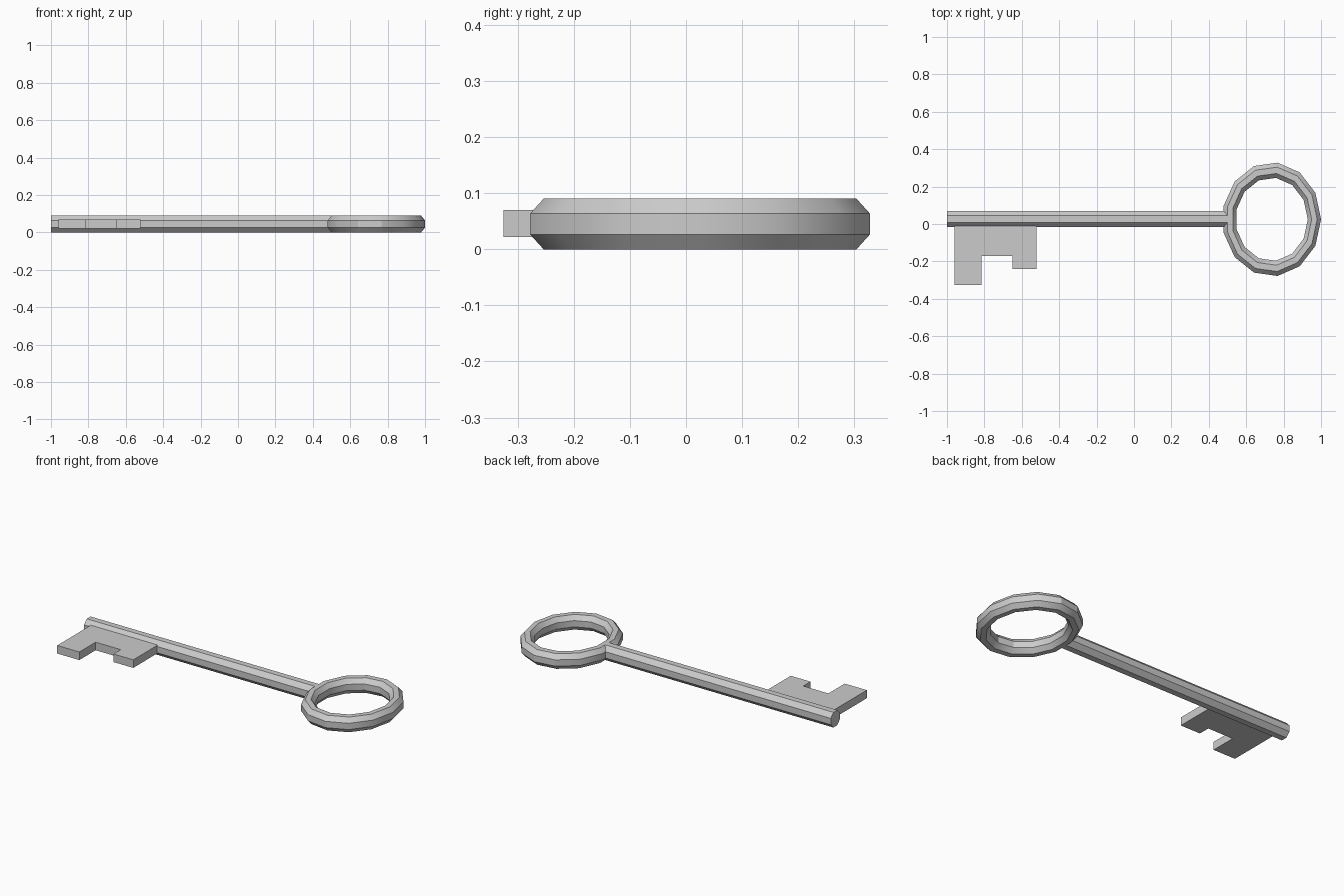
import bpy, bmesh, math

if "Cube" in bpy.data.objects:
    bpy.data.objects.remove(bpy.data.objects["Cube"])

ZC = 0.045   # mid height of the key
YC = 0.027   # axis of the shaft and ring


def make_object(name, bm):
    bmesh.ops.recalc_face_normals(bm, faces=bm.faces)
    mesh = bpy.data.meshes.new(name)
    bm.to_mesh(mesh)
    bm.free()
    obj = bpy.data.objects.new(name, mesh)
    bpy.context.collection.objects.link(obj)
    return obj


def octagon(ry, rz):
    """Flat-topped octagon section with half width ry and half height rz."""
    k = 1 / math.cos(math.pi / 8)
    angles = [math.pi / 8 + i * math.pi / 4 for i in range(8)]
    return [(ry * k * math.cos(a), rz * k * math.sin(a)) for a in angles]


# Shaft: octagonal bar along x
bm = bmesh.new()
ends = [[bm.verts.new((x, YC + y, ZC + z)) for y, z in octagon(0.043, 0.045)]
        for x in (-1.0, 0.51)]
for i in range(8):
    j = (i + 1) % 8
    bm.faces.new((ends[0][i], ends[0][j], ends[1][j], ends[1][i]))
for end in ends:
    bm.faces.new(end)
make_object("shaft", bm)

# Ring handle: 13-sided oval loop with an octagonal section
SIDES = 13
bm = bmesh.new()
loops = []
for s in range(SIDES):
    a = 2 * math.pi * s / SIDES
    loops.append([bm.verts.new((0.736 + 0.866 * (0.264 + r) * math.cos(a),
                                0.025 + (0.264 + r) * math.sin(a), ZC + z))
                  for r, z in octagon(0.041, 0.045)])
for s in range(SIDES):
    here, after = loops[s], loops[(s + 1) % SIDES]
    for i in range(8):
        j = (i + 1) % 8
        bm.faces.new((here[i], here[j], after[j], after[i]))
ring = make_object("ring_handle", bm)
bpy.context.view_layer.objects.active = ring
ring.select_set(True)
bpy.ops.object.shade_smooth_by_angle(angle=math.radians(30))

# Bit: notched plate with two teeth of different length
outline = [(-0.96, 0.0), (-0.96, -0.325), (-0.815, -0.325), (-0.815, -0.172),
           (-0.65, -0.172), (-0.65, -0.24), (-0.52, -0.24), (-0.52, 0.0)]
bm = bmesh.new()
face = bm.faces.new([bm.verts.new((x, y, 0.022)) for x, y in outline])
top = bmesh.ops.extrude_face_region(bm, geom=[face], use_keep_orig=True)
bmesh.ops.translate(bm, vec=(0, 0, 0.048),
                    verts=[v for v in top["geom"] if isinstance(v, bmesh.types.BMVert)])
make_object("bit", bm)
